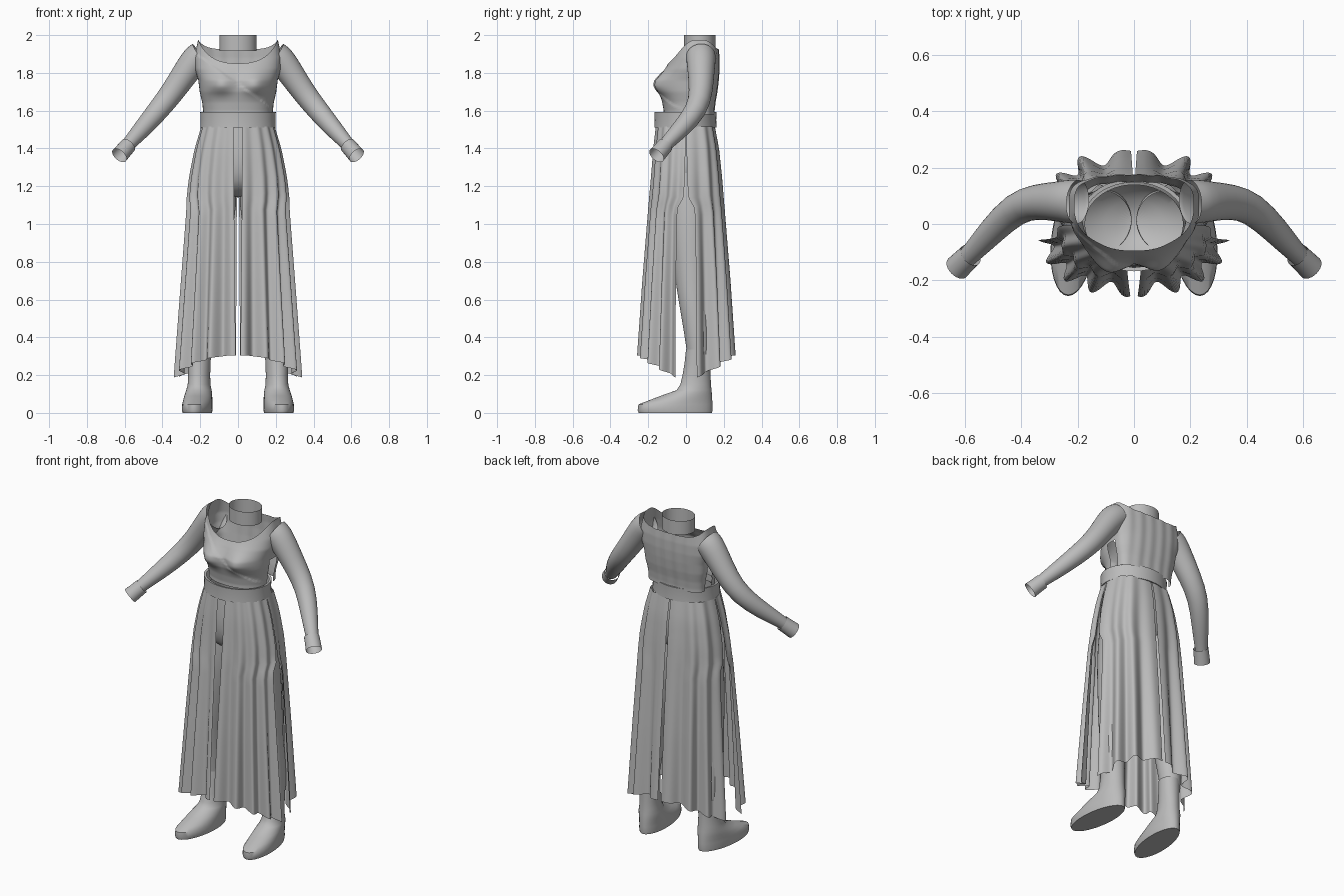
import bpy, bmesh, math
from mathutils import Vector

if "Cube" in bpy.data.objects:
    bpy.data.objects.remove(bpy.data.objects["Cube"], do_unlink=True)

gray = bpy.data.materials.new("plain gray")
gray.use_nodes = True
GRAY = (0.5, 0.5, 0.5, 1)
gray.diffuse_color = GRAY
gray.node_tree.nodes["Principled BSDF"].inputs["Base Color"].default_value = GRAY


def lerp_table(table, z):
    """Interpolate rows of (key, values...) sorted by rising key."""
    if z <= table[0][0]:
        return table[0][1:]
    for a, b in zip(table, table[1:]):
        if z <= b[0]:
            k = (z - a[0]) / (b[0] - a[0])
            return [p + (q - p) * k for p, q in zip(a[1:], b[1:])]
    return table[-1][1:]


def surface(name, rows, closed=True, mirror=False, cap=False, smooth=0, drop=None):
    """Skin rows of points into one sheet or tube."""
    bm = bmesh.new()
    grid = [[bm.verts.new(p) for p in row] for row in rows]
    n = len(grid[0])
    for a, b in zip(grid, grid[1:]):
        for i in range(n if closed else n - 1):
            j = (i + 1) % n
            bm.faces.new((a[i], a[j], b[j], b[i]))
    if cap:
        bm.faces.new(grid[0])
    if drop:
        doomed = [f for f in bm.faces if drop(f.calc_center_median())]
        bmesh.ops.delete(bm, geom=doomed, context="FACES")
    bmesh.ops.recalc_face_normals(bm, faces=bm.faces)
    mesh = bpy.data.meshes.new(name)
    bm.to_mesh(mesh)
    bm.free()
    mesh.materials.append(gray)
    ob = bpy.data.objects.new(name, mesh)
    bpy.context.collection.objects.link(ob)
    if mirror:
        ob.modifiers.new("mirror", "MIRROR").use_clip = False
    if smooth:
        sub = ob.modifiers.new("subdivision", "SUBSURF")
        sub.levels = sub.render_levels = smooth
    bpy.ops.object.select_all(action="DESELECT")
    ob.select_set(True)
    bpy.context.view_layer.objects.active = ob
    bpy.ops.object.shade_smooth_by_angle(angle=math.radians(50))
    return ob


def ring(cx, cy, z, rx, ry, n=32):
    return [(cx + rx * math.cos(math.tau * i / n), cy + ry * math.sin(math.tau * i / n), z)
            for i in range(n)]


def sweep(path, n=16):
    """Rings of radius r square to a path of (x, y, z, r)."""
    pts = [Vector(p[:3]) for p in path]
    rows = []
    for i, p in enumerate(pts):
        t = (pts[min(i + 1, len(pts) - 1)] - pts[max(i - 1, 0)]).normalized()
        u = t.cross(Vector((0, 1, 0))).normalized()
        v = t.cross(u)
        rows.append([p + path[i][3] * (u * math.cos(math.tau * k / n) + v * math.sin(math.tau * k / n))
                     for k in range(n)])
    return rows


# Sleeved arms and open cuffs
surface("arm", sweep([(.2, .078, 1.887, .08), (.225, .08, 1.872, .08), (.275, .08, 1.805, .072),
                      (.345, .08, 1.70, .064), (.42, .06, 1.605, .059), (.505, -.025, 1.505, .05),
                      (.567, -.093, 1.437, .039), (.597, -.123, 1.403, .035)]), mirror=True, smooth=1)
surface("cuff", sweep([(.58, -.11, 1.417, .043), (.605, -.133, 1.389, .044),
                       (.628, -.156, 1.363, .046)], 24), mirror=True)

# Neck band
surface("neck_band", [ring(0, .073, z, .098, .083, 40) for z in (1.915, 1.96, 2)])

# Bodice: z, half width, front y, back y
BODICE = [(1.6, .185, -.112, .15), (1.645, .19, -.12, .155), (1.7, .203, -.135, .165),
          (1.76, .21, -.137, .172), (1.82, .228, -.11, .176), (1.88, .232, -.078, .176),
          (1.97, .212, -.05, .168)]


def bodice_point(t, ang):
    s, c = math.sin(ang), math.cos(ang)
    top = 1.85 + .125 * abs(s) ** 2.2 if c > 0 else 1.925 + .05 * abs(s) ** 4
    z = 1.58 + t * (top - 1.58)
    w, front, back = lerp_table(BODICE, z)
    x = w * math.copysign(abs(s) ** .85, s)
    if c > 0:
        y = .06 - (.06 - front) * c ** .75
        # bust, fuller above the fold under it
        drop = .045 if z < 1.735 else .065
        y -= .04 * math.exp(-((abs(x) - .095) / .065) ** 2 - ((z - 1.735) / drop) ** 2)
        # wrapped layer with a diagonal edge
        if z < 1.9 - (x + .22) * .72:
            y -= .006
    else:
        y = .06 + (back - .06) * (-c) ** .5 + .002 * math.sin(x * 85) * -c
    return x, y, z


ROWS, COLS = 44, 144
surface("bodice", [[bodice_point(r / ROWS, math.tau * i / COLS) for i in range(COLS)]
                   for r in range(ROWS + 1)],
        drop=lambda p: abs(p.x) > .1 and p.z < 1.74 and .02 < p.y < .08)

# Belt: a thin double-walled band
surface("belt", [ring(0, -.003, z, .2 - d, .165 - d, 48)
                 for z, d in ((1.512, .014), (1.51, 0), (1.55, .002), (1.592, 0), (1.59, .014))])

# Hips, legs and boots
surface("hips", [ring(0, 0, z, rx, ry) for z, rx, ry in
                 ((1.14, .02, .03), (1.17, .1, .09), (1.22, .215, .14), (1.32, .22, .16),
                  (1.43, .198, .152), (1.53, .175, .14))], cap=True, smooth=1)
surface("leg", [ring(x, y, z, r, r * 1.03, 20) for x, y, z, r in
                ((.21, .065, .31, .058), (.207, .06, .42, .068), (.195, .037, .6, .076),
                 (.18, .033, .68, .084), (.147, .025, .92, .112), (.125, .02, 1.1, .122),
                 (.115, .01, 1.27, .107))], mirror=True, smooth=1)


def boot_ring(z, y0, y1, rx):
    points = ring(0, (y0 + y1) / 2, z, rx, (y1 - y0) / 2, 32)
    return [(.207 - .09 * (y - .04) + x, y, z) for x, y, z in points]


surface("boot", [boot_ring(*row) for row in
                 ((0, -.25, .138, .076), (.015, -.256, .14, .079), (.045, -.252, .14, .078),
                  (.065, -.2, .139, .076), (.09, -.135, .138, .073), (.12, -.05, .135, .067),
                  (.15, -.03, .132, .06), (.2, -.018, .13, .058), (.26, -.008, .128, .06),
                  (.335, 0, .127, .063))], mirror=True, cap=True)

# Pleated skirt panels: z, half width, front depth, back depth, side gap
SKIRT = [(.2, .322, .24, .243, .052), (.7, .292, .214, .218, .05), (1.08, .268, .19, .194, .045),
         (1.14, .264, .186, .19, .012), (1.25, .253, .178, .183, .006), (1.4, .225, .169, .17, .003),
         (1.515, .192, .158, .15, .001)]


def panel(name, sign, pleats, power, slit_top, slit_bottom, narrowing):
    rows, cols = 28, 80
    sheet = []
    for r in range(rows + 1):
        v = r / rows
        line = []
        for i in range(cols + 1):
            u = i / cols
            z = 1.515 - v * (1.515 - .305 + .118 * u ** 1.6)
            w, front, back, gap = lerp_table(SKIRT, z)
            w -= narrowing * v
            depth = front if sign < 0 else back
            slit = slit_top + (slit_bottom - slit_top) * v
            a0 = math.asin((slit / w) ** (1 / power))
            a1 = math.acos((gap / depth) ** (1 / power))
            ang = a0 + (a1 - a0) * u
            wave = (.003 + .022 * v) * math.cos(math.tau * pleats * u - .5)
            x = (w + wave) * math.sin(ang) ** power
            y = (depth + wave) * math.cos(ang) ** power
            line.append((max(x, slit), sign * y, z))
        sheet.append(line)
    surface(name, sheet, closed=False, mirror=True)


panel("front_skirt_panel", -1, 4, .85, .024, .012, 0)
panel("back_skirt_panel", 1, 3.1, .68, .004, .01, .032)
